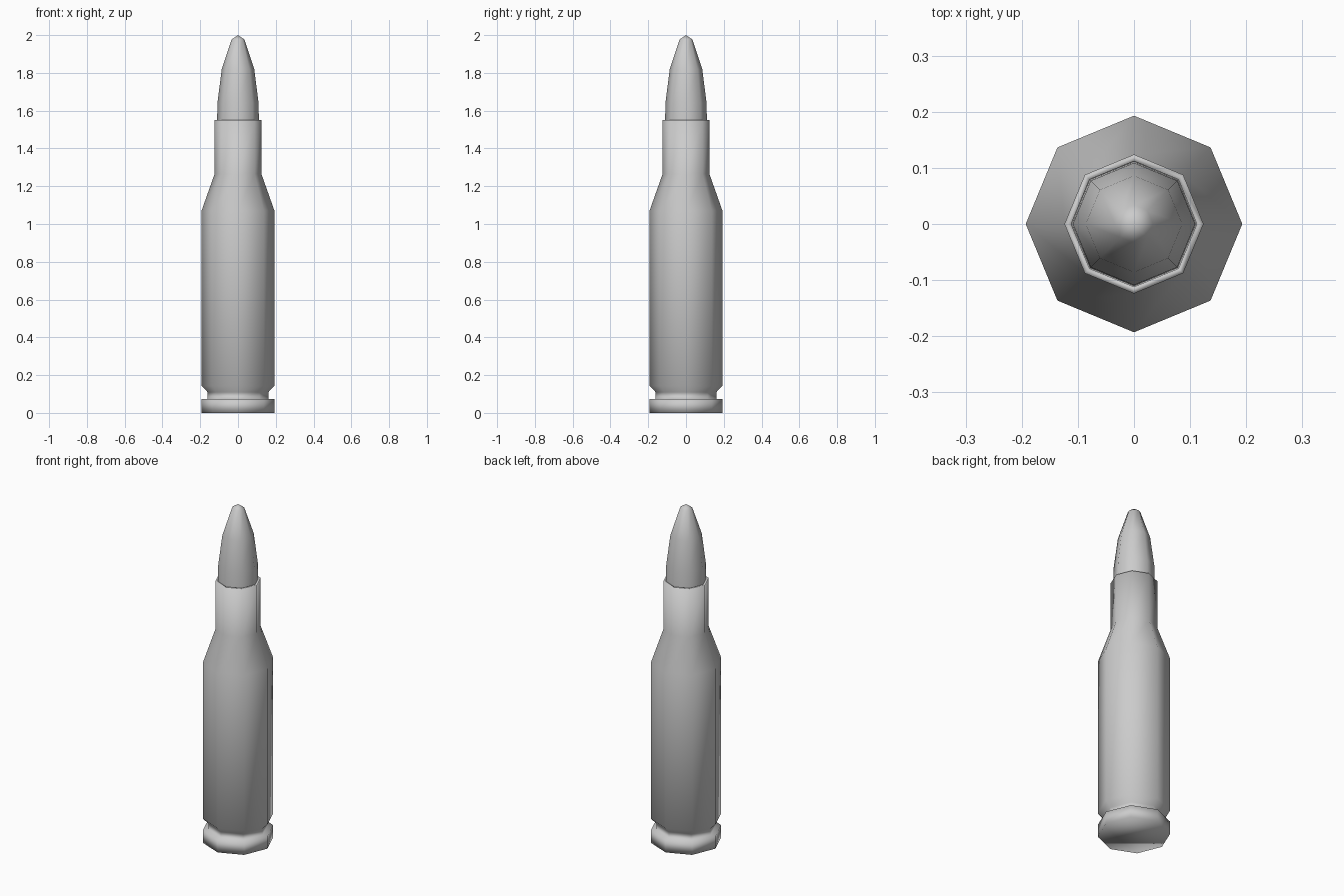
import bpy, bmesh
from math import cos, sin, pi

if "Cube" in bpy.data.objects:
    bpy.data.objects.remove(bpy.data.objects["Cube"])

SIDES = 8


def lathe(name, profile, angle):
    """Revolve (radius, z) points around z; zero radius makes a pole."""
    bm = bmesh.new()
    rings = []
    for r, z in profile:
        if r == 0:
            rings.append([bm.verts.new((0, 0, z))] * SIDES)
        else:
            rings.append([bm.verts.new((r * cos(2 * pi * i / SIDES),
                                        r * sin(2 * pi * i / SIDES), z))
                          for i in range(SIDES)])
    for a, b in zip(rings, rings[1:]):
        for i in range(SIDES):
            j = (i + 1) % SIDES
            bm.faces.new(list(dict.fromkeys((a[i], a[j], b[j], b[i]))))
    # flat closing face at the bottom
    bm.faces.new(rings[0][::-1])
    bmesh.ops.recalc_face_normals(bm, faces=bm.faces)
    mesh = bpy.data.meshes.new(name)
    bm.to_mesh(mesh)
    bm.free()
    obj = bpy.data.objects.new(name, mesh)
    bpy.context.collection.objects.link(obj)
    bpy.context.view_layer.objects.active = obj
    obj.select_set(True)
    bpy.ops.object.shade_smooth_by_angle(angle=angle)
    obj.select_set(False)
    return obj


# Casing: rim, extractor groove, body, shoulder, neck and mouth
lathe("casing", [(0.193, 0), (0.193, 0.073), (0.161, 0.073), (0.161, 0.11),
                 (0.193, 0.143), (0.193, 1.07), (0.124, 1.265),
                 (0.124, 1.55), (0.112, 1.55), (0.112, 1.50), (0, 1.50)],
      pi)

# Projectile: seated in the mouth, tapering to a blunt tip
lathe("projectile", [(0.111, 1.51), (0.109, 1.64), (0.086, 1.82),
                     (0.034, 1.977), (0, 2.0)], 1.2)
